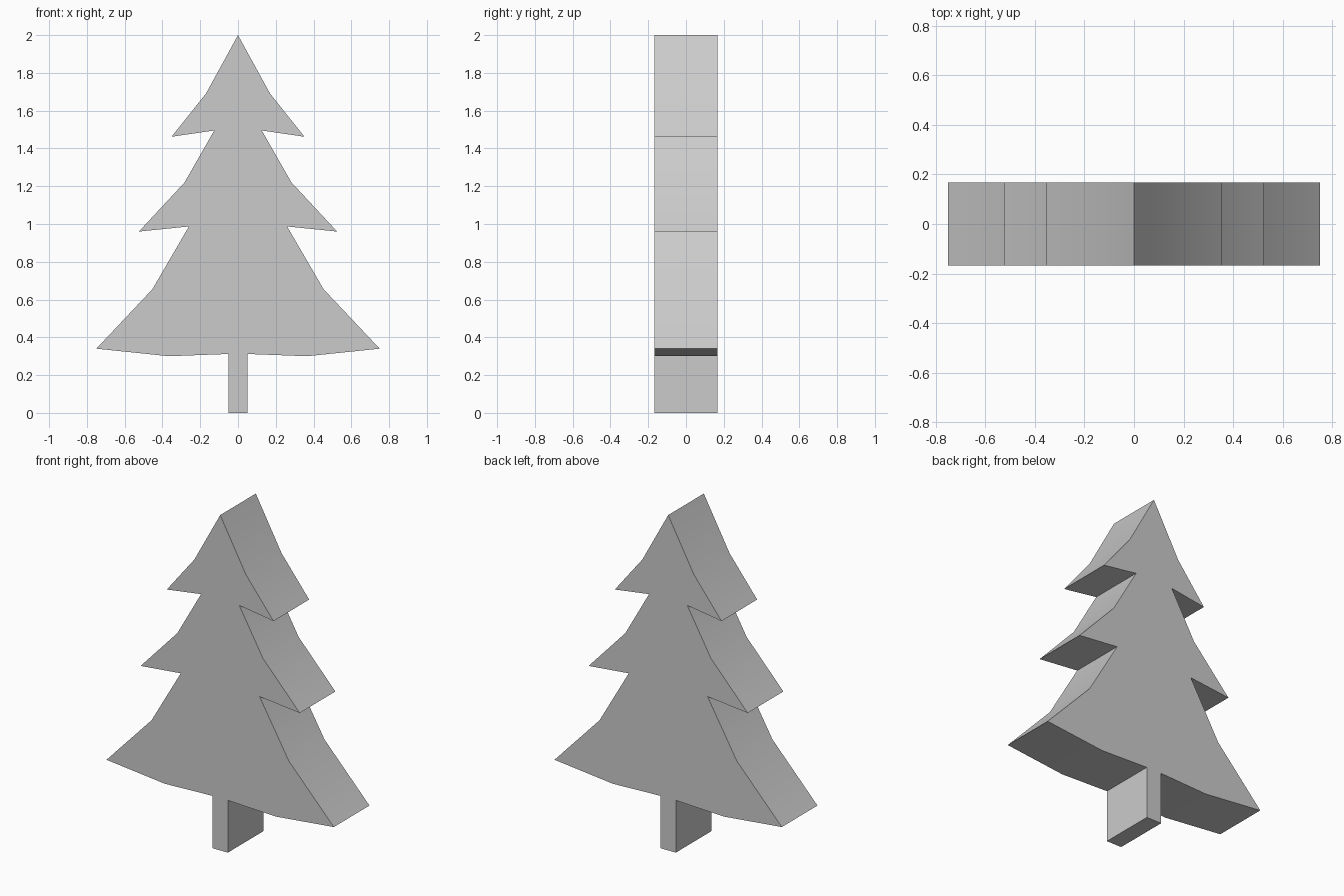
import bpy
import bmesh
import math

cube = bpy.data.objects.get("Cube")
if cube:
    bpy.data.objects.remove(cube, do_unlink=True)

HALF_DEPTH = 0.168

# Single flat colour
grey = bpy.data.materials.new("light grey")
grey.use_nodes = True
colour = (0.6, 0.6, 0.6, 1.0)
grey.diffuse_color = colour
bsdf = next(n for n in grey.node_tree.nodes if n.type == 'BSDF_PRINCIPLED')
bsdf.inputs["Base Color"].default_value = colour

# Half outline (x, z) from the trunk foot up to the tip
half = [
    (0.05, 0.0), (0.05, 0.312),                   # trunk
    (0.365, 0.30), (0.75, 0.34), (0.453, 0.655),  # lower boughs
    (0.26, 0.987), (0.525, 0.96), (0.283, 1.22),  # middle boughs
    (0.126, 1.495), (0.352, 1.462), (0.17, 1.69), # upper boughs
]
outline = half + [(0.0, 2.0)] + [(-x, z) for x, z in reversed(half)]

# Extrude the mirrored outline into a thick slab
bm = bmesh.new()
face = bm.faces.new([bm.verts.new((x, -HALF_DEPTH, z)) for x, z in outline])
slab = bmesh.ops.extrude_face_region(bm, geom=[face], use_keep_orig=True)
verts = [v for v in slab["geom"] if isinstance(v, bmesh.types.BMVert)]
bmesh.ops.translate(bm, verts=verts, vec=(0, 2 * HALF_DEPTH, 0))
bmesh.ops.recalc_face_normals(bm, faces=bm.faces)
mesh = bpy.data.meshes.new("fir_tree")
bm.to_mesh(mesh)
bm.free()
mesh.materials.append(grey)

# Gentle bends along the boughs are smooth, all other edges sharp
tree = bpy.data.objects.new("fir_tree", mesh)
bpy.context.collection.objects.link(tree)
mesh.shade_smooth()
mesh.set_sharp_from_angle(angle=math.radians(30))
